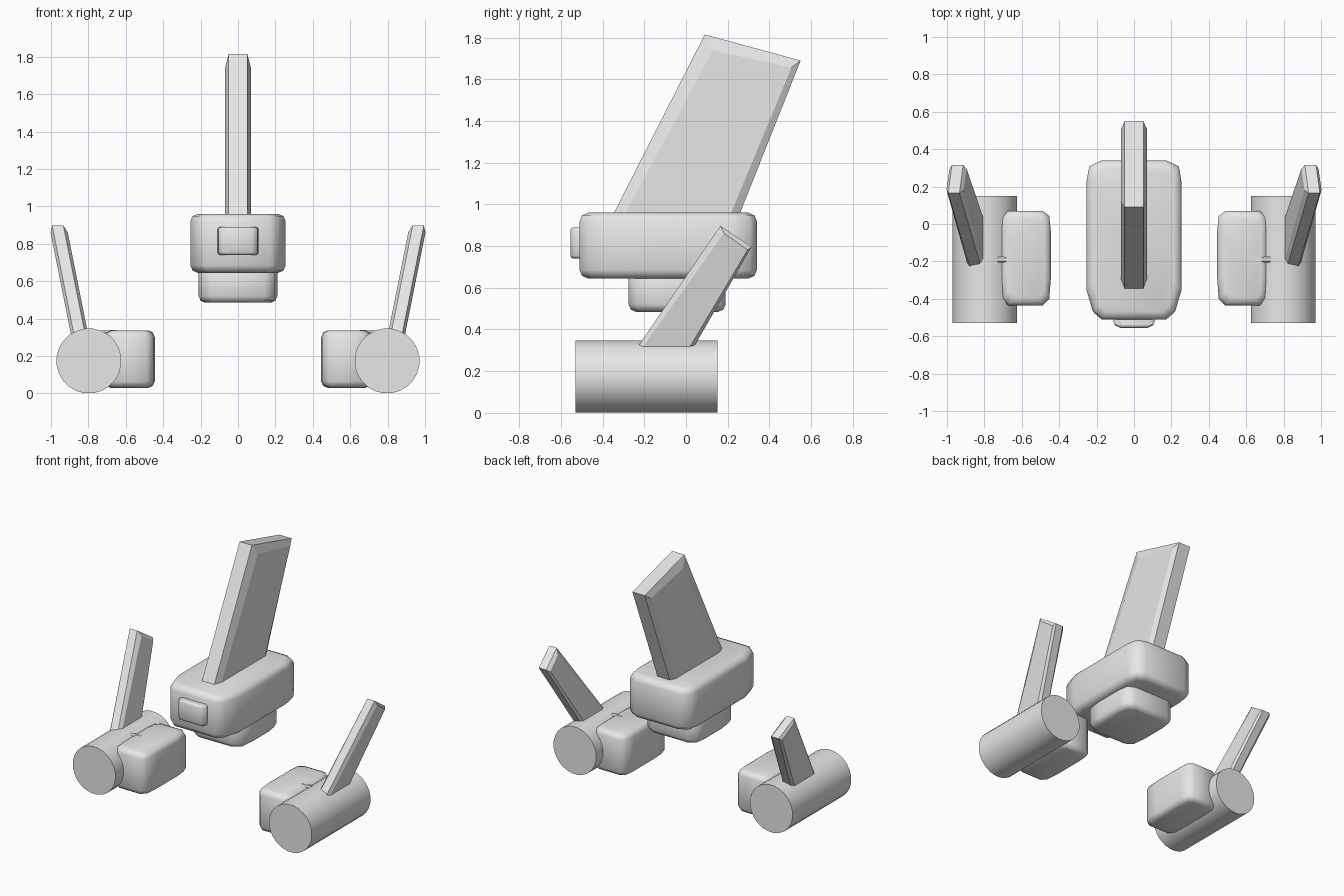
import bpy, bmesh, math

cube = bpy.data.objects.get("Cube")
if cube:
    bpy.data.objects.remove(cube, do_unlink=True)

# One plain grey for everything
grey = bpy.data.materials.new("plain grey")
grey.use_nodes = True
grey.diffuse_color = (0.8, 0.8, 0.8, 1)
grey.node_tree.nodes["Principled BSDF"].inputs["Base Color"].default_value = (0.8, 0.8, 0.8, 1)


def finish(name, bm, angle):
    bmesh.ops.recalc_face_normals(bm, faces=bm.faces)
    mesh = bpy.data.meshes.new(name)
    bm.to_mesh(mesh)
    bm.free()
    mesh.materials.append(grey)
    obj = bpy.data.objects.new(name, mesh)
    bpy.context.collection.objects.link(obj)
    bpy.ops.object.select_all(action='DESELECT')
    obj.select_set(True)
    bpy.context.view_layer.objects.active = obj
    bpy.ops.object.shade_smooth_by_angle(angle=math.radians(angle))
    return obj


def loft(name, rings, angle=30):
    """Join rings of equal length into a closed solid."""
    bm = bmesh.new()
    loops = [[bm.verts.new(p) for p in ring] for ring in rings]
    n = len(loops[0])
    for a, b in zip(loops, loops[1:]):
        for i in range(n):
            j = (i + 1) % n
            bm.faces.new((a[i], a[j], b[j], b[i]))
    bm.faces.new(loops[0])
    bm.faces.new(loops[-1])
    return finish(name, bm, angle)


def block(name, cx, hx, y0, y1, z0, z1, rim=0.035, nose=0.0):
    """Box with softened plan corners and rounded top and bottom rims."""
    def ring(z, inset):
        w, a, b = hx - inset, y0 + inset, y1 - inset
        half = [(w * .68, b), (w * .94, b - rim * .8), (w, b - rim * 3),
                (w, a + rim * 4), (w * (.94 - nose), a + rim), (w * .68, a)]
        pts = half + [(-x, y) for x, y in reversed(half)]
        return [(cx + x, y, z) for x, y in pts]
    steps = ((0, 1), (.3, .3), (1, 0))
    rings = [ring(z0 + rim * h, rim * i) for h, i in steps]
    rings += [ring(z1 - rim * h, rim * i) for h, i in reversed(steps)]
    return loft(name, rings, 50)


def fin(name, profile, cx, edge, half, bevel, lean=0.0, base=0.0):
    """Slab from a side profile (base front, top front, top back, base back)."""
    a, b, c, d = profile
    # Inner outline: the profile drawn in along its edges
    inner = [(a[0] + bevel, a[1]), (b[0] + bevel * .7, b[1] - bevel * 1.4),
             (c[0] - bevel * .8, c[1] - bevel * .6), (d[0] - bevel * .8, d[1])]
    rings = [[(cx + x + lean * (z - base), y, z) for y, z in outline]
             for outline, x in ((inner, -half), (profile, -edge), (profile, edge), (inner, half))]
    return loft(name, rings, 12)


def cylinder(name, start, length, radius, sides, axis):
    ends = []
    for t in (0, length):
        ring = []
        for i in range(sides):
            u = 2 * math.pi * (i + .5) / sides
            p, q = radius * math.cos(u), radius * math.sin(u)
            off = (p, t, q) if axis == 'Y' else (t, p, q)
            ring.append(tuple(s + o for s, o in zip(start, off)))
        ends.append(ring)
    return loft(name, ends, 30)


# Central body
block("main_body", 0, .255, -.51, .34, .645, .96, .04, nose=.08)
block("lower_block", 0, .21, -.275, .19, .485, .68, .035)
block("nose_plate", 0, .11, -.555, -.48, .74, .89, .015)
fin("centre_fin", [(-.376, .9), (.09, 1.815), (.55, 1.69), (.236, .9)],
    0, .05, .07, .055)

# Side units, one on each side
for side, s in (("left", 1), ("right", -1)):
    cylinder(side + "_drum", (s * .797, -.53, .174), .68, .174, 24, 'Y')
    block(side + "_pod", s * .58, .135, -.435, .07, .03, .337, .035)
    cylinder(side + "_pin", (s * .65, -.19, .322), s * .08, .018, 8, 'X')
    fin(side + "_fin", [(-.257, .28), (.165, .897), (.315, .797), (.017, .28)],
        s * .85, .03, .046, .025, s * .2, .33)
